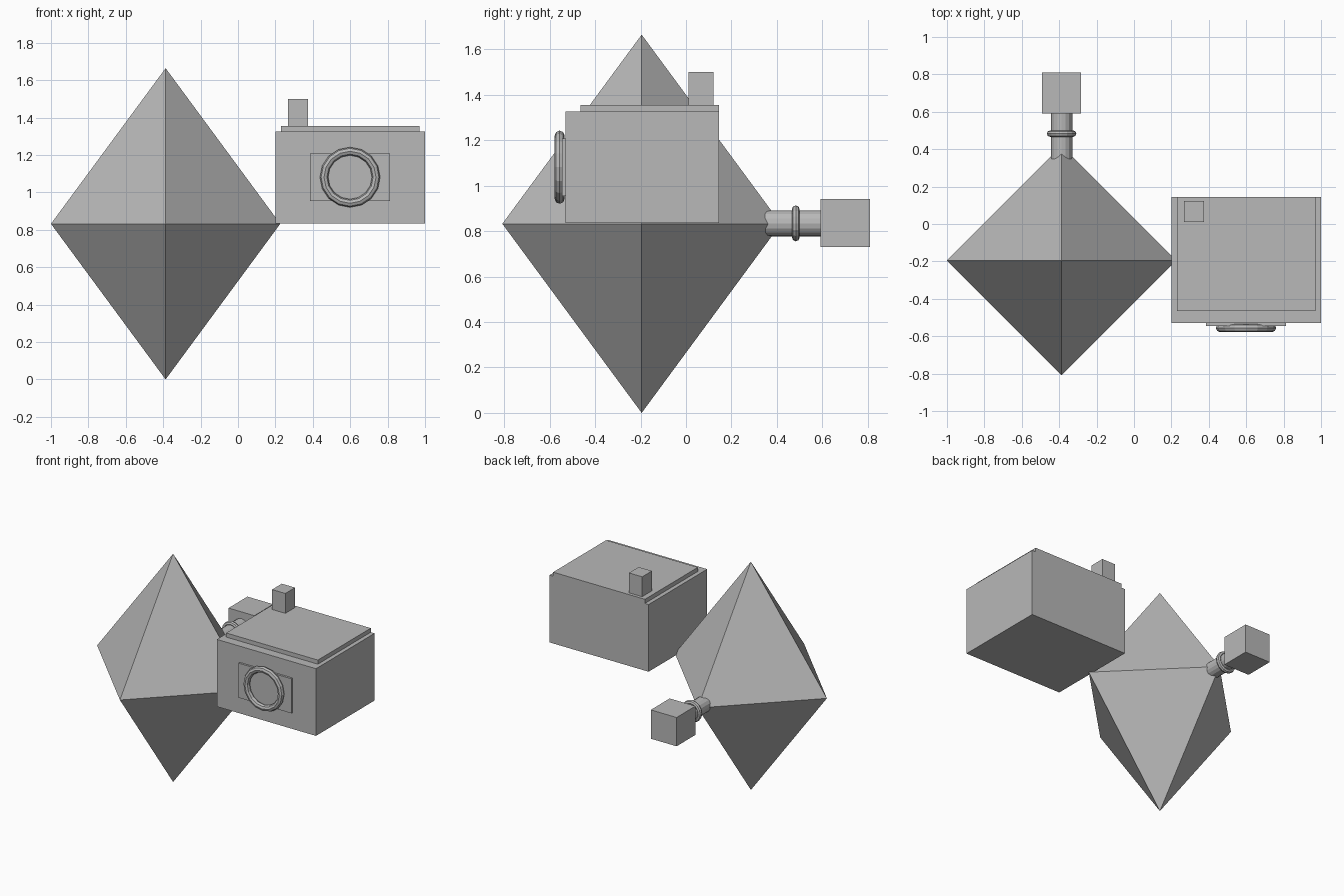
import bpy
import bmesh
import math
from mathutils import Matrix, Vector

cube = bpy.data.objects.get("Cube")
if cube:
    bpy.data.objects.remove(cube, do_unlink=True)

grey = bpy.data.materials.new("plain grey")
grey.use_nodes = True
colour = (0.48, 0.48, 0.48, 1)
grey.diffuse_color = colour
grey.node_tree.nodes["Principled BSDF"].inputs["Base Color"].default_value = colour


def add_object(name, bm):
    bmesh.ops.recalc_face_normals(bm, faces=bm.faces)
    mesh = bpy.data.meshes.new(name)
    bm.to_mesh(mesh)
    bm.free()
    mesh.materials.append(grey)
    obj = bpy.data.objects.new(name, mesh)
    bpy.context.collection.objects.link(obj)
    return obj


def box(name, low, high):
    low, high = Vector(low), Vector(high)
    bm = bmesh.new()
    bmesh.ops.create_cube(bm, size=1)
    bmesh.ops.scale(bm, vec=high - low, verts=bm.verts)
    bmesh.ops.translate(bm, vec=(low + high) / 2, verts=bm.verts)
    return add_object(name, bm)


def ring(name, centre, major, minor, sides=16, section=8):
    """Torus whose axis runs front to back."""
    bm = bmesh.new()
    loops = []
    for i in range(sides):
        a = math.tau * i / sides
        loop = []
        for j in range(section):
            b = math.tau * j / section
            r = major + minor * math.cos(b)
            offset = Vector((r * math.cos(a), minor * math.sin(b), r * math.sin(a)))
            loop.append(bm.verts.new(Vector(centre) + offset))
        loops.append(loop)
    for i in range(sides):
        here, there = loops[i], loops[(i + 1) % sides]
        for j in range(section):
            k = (j + 1) % section
            bm.faces.new((here[j], here[k], there[k], there[j]))
    return add_object(name, bm)


def tube(name, start, length, radius, sides=16):
    bm = bmesh.new()
    bmesh.ops.create_cone(bm, cap_ends=True, segments=sides, radius1=radius,
                          radius2=radius, depth=length)
    bmesh.ops.rotate(bm, matrix=Matrix.Rotation(math.pi / 2, 3, 'X'), verts=bm.verts)
    bmesh.ops.translate(bm, vec=Vector(start) + Vector((0, length / 2, 0)), verts=bm.verts)
    return add_object(name, bm)


# Eight-sided crystal body
centre = Vector((-0.387, -0.195, 0.832))
bm = bmesh.new()
top = bm.verts.new(centre + Vector((0, 0, 0.832)))
bottom = bm.verts.new(centre - Vector((0, 0, 0.832)))
rim = [bm.verts.new(centre + 0.613 * Vector(d))
       for d in ((1, 0, 0), (0, 1, 0), (-1, 0, 0), (0, -1, 0))]
for i in range(4):
    a, b = rim[i], rim[(i + 1) % 4]
    bm.faces.new((a, b, top))
    bm.faces.new((b, a, bottom))
add_object("crystal_body", bm)

# Cabin with roof, chimney and round window
box("cabin", (0.2, -0.53, 0.835), (1, 0.145, 1.325))
box("roof_slab", (0.23, -0.465, 1.32), (0.97, 0.145, 1.355))
box("chimney", (0.268, 0.01, 1.35), (0.375, 0.122, 1.5))
box("window_plate", (0.385, -0.545, 0.955), (0.812, -0.525, 1.207))
ring("window_rim", (0.599, -0.556, 1.081), 0.139, 0.022)

# Rear pipe, collar and block
tube("rear_pipe", (-0.387, 0.25, 0.834), 0.36, 0.057)
ring("pipe_collar", (-0.387, 0.483, 0.834), 0.062, 0.017)
box("rear_block", (-0.491, 0.592, 0.73), (-0.283, 0.81, 0.94))
